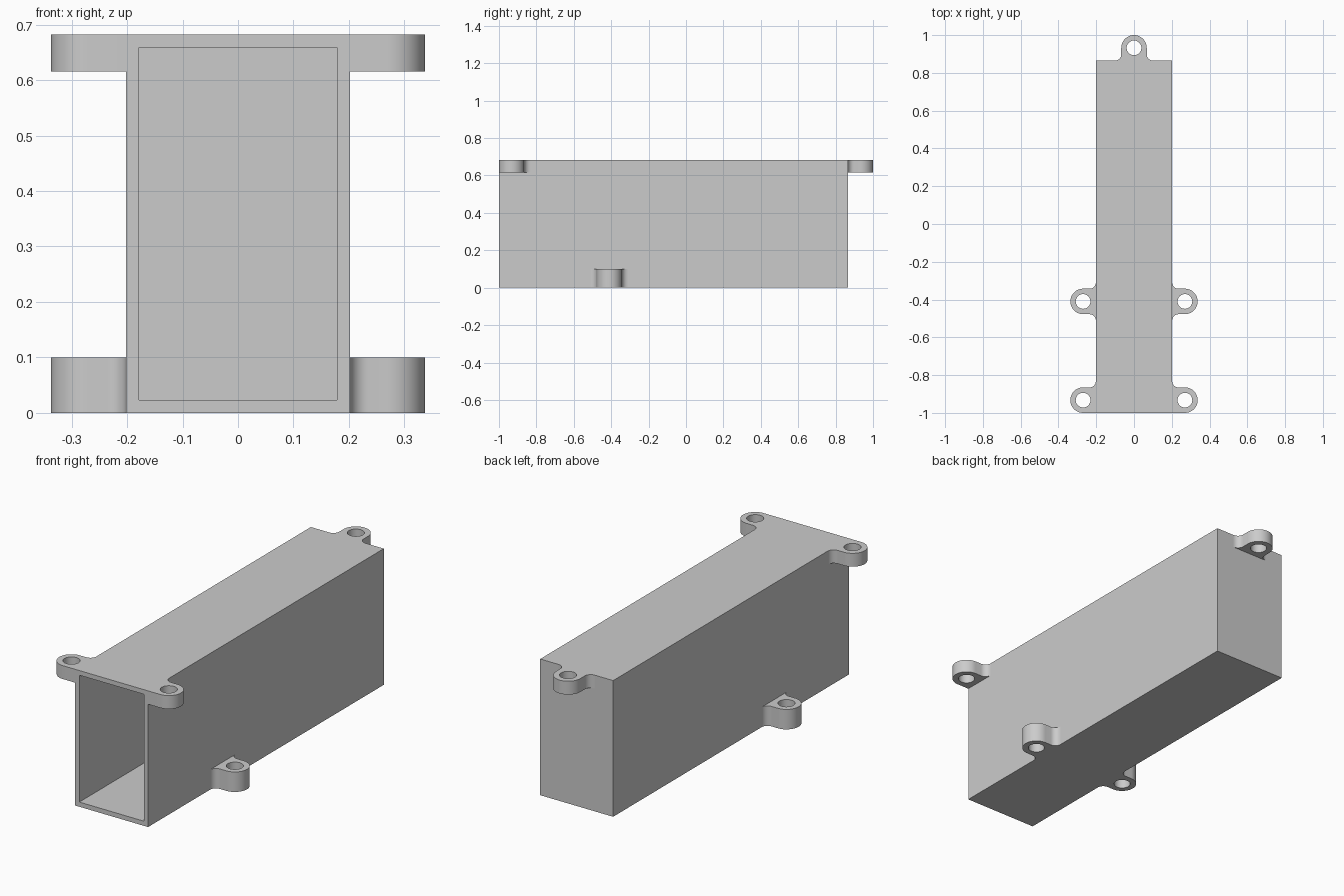
import bpy, bmesh
from math import sin, cos, pi, radians
from mathutils import Matrix, Vector

cube = bpy.data.objects.get("Cube")
if cube:
    bpy.data.objects.remove(cube)

grey = bpy.data.materials.new("plain grey")
grey.use_nodes = True
grey.diffuse_color = (0.6, 0.6, 0.6, 1)
grey.node_tree.nodes["Principled BSDF"].inputs["Base Color"].default_value = (0.6, 0.6, 0.6, 1)

HALF, FRONT, BACK, TOP, WALL = 0.202, -1.0, 0.865, 0.682, 0.033
R, HOLE, FILLET = 0.0675, 0.039, 0.033


def add_object(name, bm):
    bmesh.ops.recalc_face_normals(bm, faces=bm.faces)
    mesh = bpy.data.meshes.new(name)
    bm.to_mesh(mesh)
    bm.free()
    mesh.materials.append(grey)
    obj = bpy.data.objects.new(name, mesh)
    bpy.context.collection.objects.link(obj)
    bpy.ops.object.select_all(action='DESELECT')
    obj.select_set(True)
    bpy.context.view_layer.objects.active = obj
    bpy.ops.object.shade_smooth_by_angle(angle=radians(30))


def arc(cx, cy, r, a0, a1, n):
    return [(cx + r * cos(a0 + (a1 - a0) * i / n), cy + r * sin(a0 + (a1 - a0) * i / n))
            for i in range(n + 1)]


# Hollow box, open at the front
def housing():
    bm = bmesh.new()
    size = Vector((2 * HALF, BACK - FRONT, TOP))
    centre = Vector((0, (FRONT + BACK) / 2, TOP / 2))
    bmesh.ops.create_cube(bm, size=1, matrix=Matrix.LocRotScale(centre, None, size))
    mouth = min(bm.faces, key=lambda f: f.calc_center_median().y)
    bmesh.ops.inset_region(bm, faces=[mouth], thickness=WALL)
    inner = bmesh.ops.extrude_face_region(bm, geom=[mouth])["geom"]
    verts = [v for v in inner if isinstance(v, bmesh.types.BMVert)]
    bmesh.ops.translate(bm, verts=verts, vec=(0, BACK - WALL - FRONT, 0))
    if mouth.is_valid:
        bmesh.ops.delete(bm, geom=[mouth], context='FACES_ONLY')
    add_object("housing", bm)


# Screw lug: u points out of the wall, v runs along it
def lug(name, origin, out, along, z0, z1, flush=False):
    side = R + FILLET
    upper = arc(FILLET, side, FILLET, -pi / 2, -pi, 8)[::-1]
    lower = [(0, -R)] if flush else [(u, -v) for u, v in upper][::-1]
    outline = upper + arc(R, 0, R, pi / 2, -pi / 2, 32) + lower
    hole = arc(R, 0, HOLE, 0, 2 * pi, 32)[:-1]
    o, d, a = Vector(origin), Vector(out), Vector(along)
    bm = bmesh.new()
    edges = []
    for loop in (outline, hole):
        verts = [bm.verts.new((*(o + u * d + v * a), z0)) for u, v in loop]
        edges += [bm.edges.new(pair) for pair in zip(verts, verts[1:] + verts[:1])]
    bmesh.ops.triangle_fill(bm, edges=edges, use_beauty=True, use_dissolve=False)
    top = bmesh.ops.extrude_face_region(bm, geom=bm.faces[:], use_keep_orig=True)["geom"]
    bmesh.ops.translate(bm, verts=[g for g in top if isinstance(g, bmesh.types.BMVert)],
                        vec=(0, 0, z1 - z0))
    # Drop the face hidden against the wall
    hidden = [f for f in bm.faces if all(abs((v.co.xy - o).dot(d)) < 1e-5 for v in f.verts)]
    bmesh.ops.delete(bm, geom=hidden, context='FACES_ONLY')
    add_object(name, bm)


housing()
for s, label in ((1, "left"), (-1, "right")):
    lug(f"{label}_front_top_lug", (s * HALF, FRONT + R), (s, 0), (0, 1), TOP - 0.067, TOP, True)
    lug(f"{label}_bottom_lug", (s * HALF, -0.41), (s, 0), (0, 1), 0, 0.1)
lug("back_top_lug", (0, BACK), (0, 1), (1, 0), TOP - 0.067, TOP)
